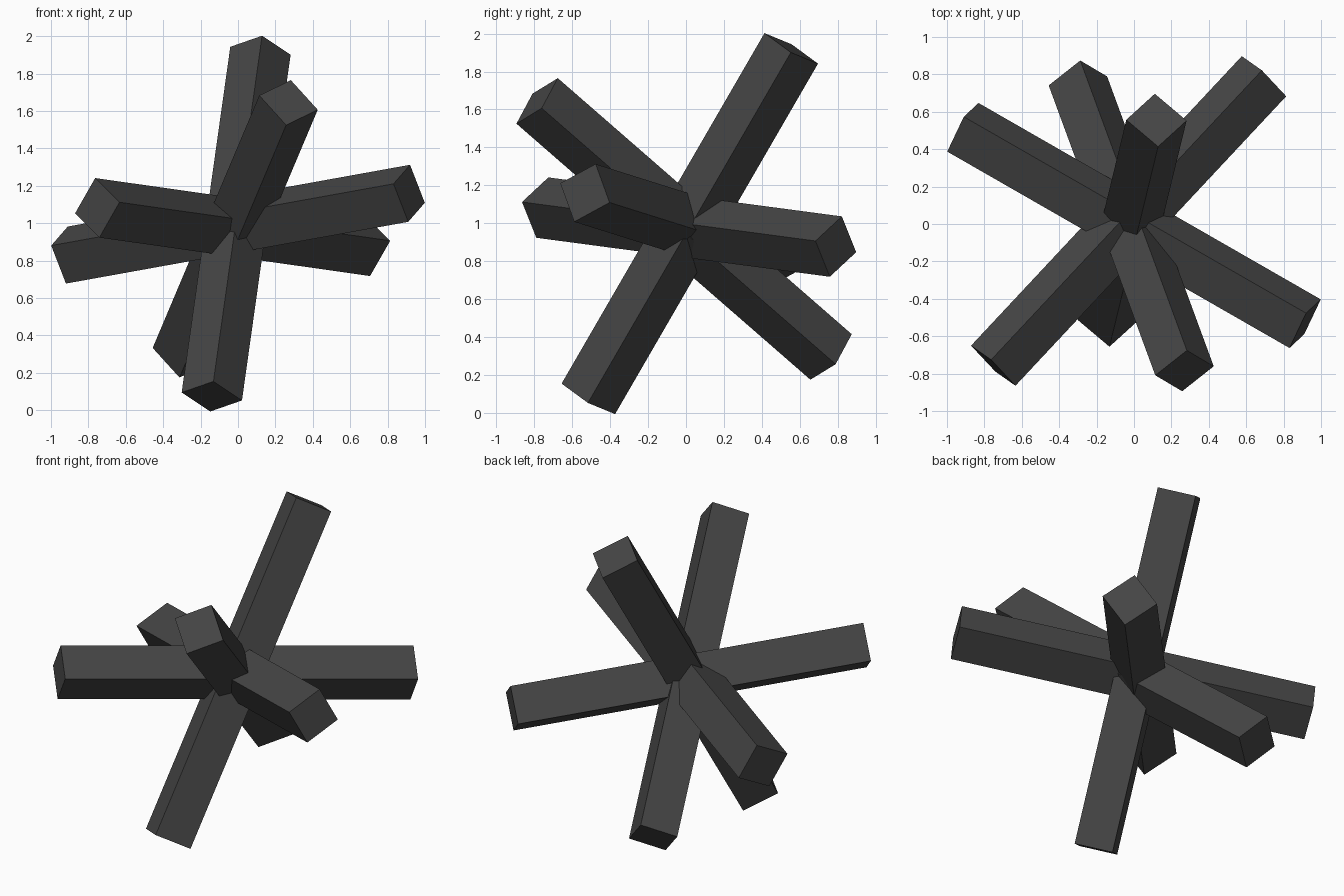
import bpy
from mathutils import Vector, Matrix

if "Cube" in bpy.data.objects:
    bpy.data.objects.remove(bpy.data.objects["Cube"])

SIDE = 0.23      # square section of every beam

mat = bpy.data.materials.new("dark_grey")
mat.diffuse_color = (0.06, 0.06, 0.06, 1)
mat.use_nodes = True
mat.node_tree.nodes["Principled BSDF"].inputs["Base Color"].default_value = mat.diffuse_color


def beam(name, start, end, edge):
    """Square beam from start to end; edge is the direction of one section side."""
    a, b = Vector(start), Vector(end)
    w = (b - a).normalized()
    u = Vector(edge)
    u = (u - u.dot(w) * w).normalized()
    v = w.cross(u)
    bpy.ops.mesh.primitive_cube_add(size=1)
    obj = bpy.context.object
    obj.name = name
    frame = Matrix((u, v, w)).transposed().to_4x4()
    size = Matrix.Diagonal((SIDE, SIDE, (b - a).length, 1))
    obj.matrix_world = Matrix.Translation((a + b) / 2) @ frame @ size
    obj.data.materials.append(mat)


# Four straight beams crossing at the middle
beam("upright_beam", (-0.14, -0.515, 0.074), (0.12, 0.555, 1.922), (0.17, -0.15, 0.05))
beam("diagonal_beam", (-0.7525, -0.7575, 1.0825), (0.695, 0.79, 0.877), (0.13, -0.14, -0.13))
beam("cross_beam", (-0.915, 0.517, 0.83), (0.915, -0.533, 1.16), (0.09, 0.18, 0.10))
beam("leaning_beam", (-0.30, 0.765, 0.295), (0.27, -0.785, 1.645), (0.16, 0.14, 0.07))
